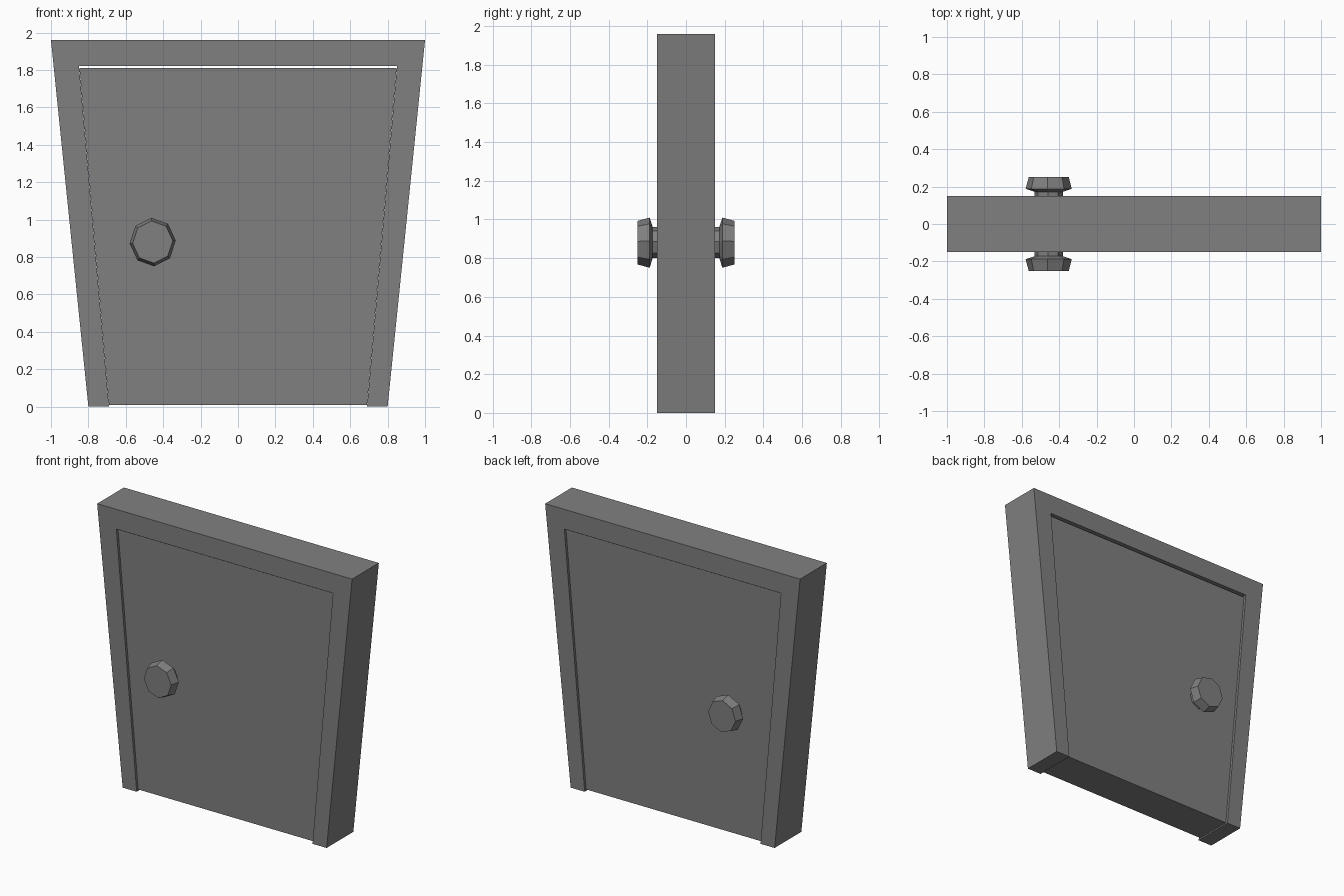
import bpy
import bmesh
import math

cube = bpy.data.objects.get("Cube")
if cube:
    bpy.data.objects.remove(cube, do_unlink=True)

grey = bpy.data.materials.new("mid_grey")
grey.use_nodes = True
colour = (0.216, 0.216, 0.216, 1.0)
grey.diffuse_color = colour
grey.node_tree.nodes["Principled BSDF"].inputs["Base Color"].default_value = colour


def make_object(name, bm):
    bmesh.ops.recalc_face_normals(bm, faces=bm.faces)
    mesh = bpy.data.meshes.new(name)
    bm.to_mesh(mesh)
    bm.free()
    mesh.materials.append(grey)
    obj = bpy.data.objects.new(name, mesh)
    bpy.context.collection.objects.link(obj)
    return obj


def slab(name, outline, half_depth):
    """Extrude an x-z outline symmetrically along y."""
    bm = bmesh.new()
    face = bm.faces.new([bm.verts.new((x, -half_depth, z)) for x, z in outline])
    new = bmesh.ops.extrude_face_region(bm, geom=[face])["geom"]
    moved = [v for v in new if isinstance(v, bmesh.types.BMVert)]
    bmesh.ops.translate(bm, verts=moved, vec=(0, 2 * half_depth, 0))
    return make_object(name, bm)


def knob(name, side):
    """Eight-sided knob turned from a (radius, distance) profile; side is -1 or 1 in y."""
    profile = [(0.08, 0.12), (0.08, 0.172), (0.13, 0.188), (0.113, 0.25)]
    bm = bmesh.new()
    rings = []
    for r, d in profile:
        ring = []
        for i in range(8):
            a = math.radians(45 * i + 3.6)
            ring.append(bm.verts.new((-0.456 + 0.95 * r * math.cos(a), side * d,
                                      0.88 + r * math.sin(a))))
        rings.append(ring)
    for low, high in zip(rings, rings[1:]):
        for i in range(8):
            j = (i + 1) % 8
            bm.faces.new((low[i], low[j], high[j], high[i]))
    bm.faces.new(rings[0])
    bm.faces.new(rings[-1])
    return make_object(name, bm)


# Tapered surround, open at the floor
half = [(0.69, 0), (0.80, 0), (1.0, 1.96)]
inner_top = (0.85, 1.82)
right_half = [inner_top] + half
left_half = [(-x, z) for x, z in reversed(right_half)]
slab("door_frame", right_half + left_half, 0.15)

# Slightly recessed door leaf with a small gap above and below
slab("door_panel", [(-0.69, 0.01), (0.69, 0.01), (0.848, 1.81), (-0.848, 1.81)], 0.133)

# Matching knobs on both faces
knob("front_knob", -1)
knob("back_knob", 1)
